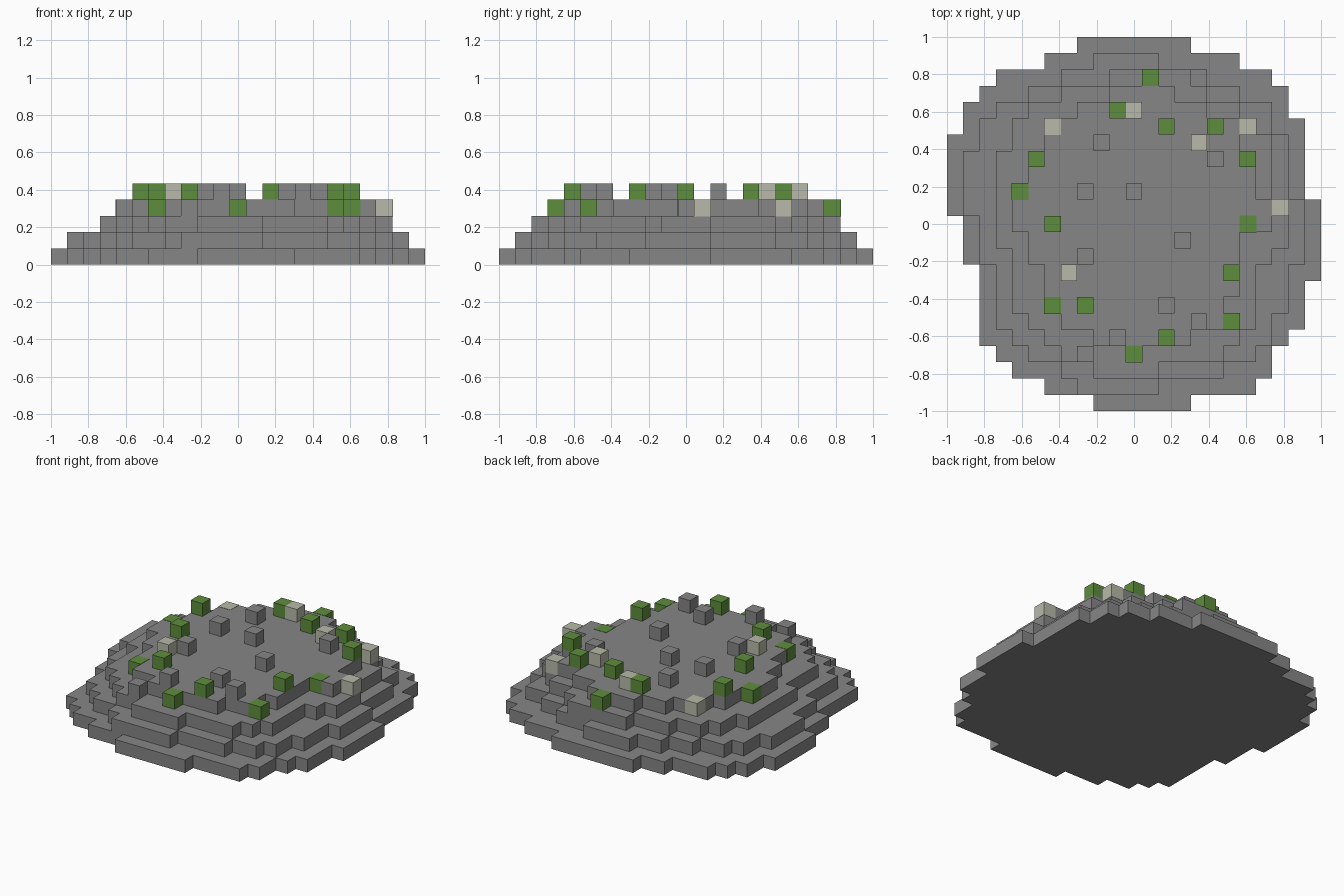
import bpy
import bmesh

# Remove the default cube only
default_cube = bpy.data.objects.get("Cube")
if default_cube:
    bpy.data.objects.remove(default_cube, do_unlink=True)

# Everything sits on a square grid of blocks
GRID = 23
BLOCK = 2 / GRID


def make_material(name, color):
    material = bpy.data.materials.new(name)
    material.use_nodes = True
    material.diffuse_color = color
    shader = material.node_tree.nodes["Principled BSDF"]
    shader.inputs["Base Color"].default_value = color
    shader.inputs["Roughness"].default_value = 1
    return material


stone = make_material("stone grey", (.24, .24, .24, 1))
moss = make_material("moss green", (.11, .27, .045, 1))
pale = make_material("pale stone", (.48, .49, .40, 1))


def grid_to_xy(column, row):
    """Columns count from the right side, rows count from the back."""
    return column * BLOCK - 1, 1 - row * BLOCK


def add_object(name, bm, material):
    bmesh.ops.recalc_face_normals(bm, faces=bm.faces[:])
    mesh = bpy.data.meshes.new(name)
    bm.to_mesh(mesh)
    bm.free()
    mesh.materials.append(material)
    obj = bpy.data.objects.new(name, mesh)
    bpy.context.collection.objects.link(obj)
    return obj


def make_terrace(name, level, first_row, steps):
    """Extrude a stepped outline; each step is (start, end, row count)."""
    right_side, left_side = [], []
    row = first_row
    for start, end, count in steps:
        for edge_row in (row, row + count):
            left_side.append((start, edge_row))
            right_side.append((end, edge_row))
        row += count

    # Walk down one side and back up the other, skipping repeated corners
    outline = []
    for corner in right_side + left_side[::-1]:
        if not outline or outline[-1] != corner:
            outline.append(corner)

    bm = bmesh.new()
    corners = [bm.verts.new((*grid_to_xy(*corner), level * BLOCK))
               for corner in outline]
    base = bm.faces.new(corners)
    result = bmesh.ops.extrude_face_region(bm, geom=[base], use_keep_orig=True)
    raised = [item for item in result["geom"]
              if isinstance(item, bmesh.types.BMVert)]
    bmesh.ops.translate(bm, verts=raised, vec=(0, 0, BLOCK))
    return add_object(name, bm, stone)


def make_blocks(name, level, cells, material, margin=0):
    """Place single blocks; a margin lets set-in blocks show on the surface."""
    bm = bmesh.new()
    for column, row in cells:
        x, y = grid_to_xy(column + .5, row + .5)
        cube = bmesh.ops.create_cube(bm, size=BLOCK + margin)
        bmesh.ops.translate(bm, verts=cube["verts"],
                            vec=(x, y, (level + .5) * BLOCK))
    return add_object(name, bm, material)


# Four stacked stone terraces, widest at the bottom
make_terrace("bottom_terrace", 0, 0, [
    (8, 15, 1), (6, 18, 1), (3, 20, 1), (2, 21, 1), (1, 21, 1), (1, 22, 1),
    (0, 22, 4), (0, 23, 1), (1, 23, 3), (2, 23, 1), (2, 22, 3), (2, 21, 1),
    (3, 20, 1), (4, 20, 1), (6, 19, 1), (9, 15, 1)])

make_terrace("lower_terrace", 1, 1, [
    (9, 13, 1), (7, 16, 1), (5, 18, 1), (3, 20, 1), (2, 20, 1), (2, 21, 1),
    (1, 21, 3), (1, 22, 1), (2, 22, 3), (3, 21, 3), (3, 20, 1), (4, 20, 1),
    (5, 19, 1), (7, 17, 1), (8, 13, 1)])

make_terrace("middle_terrace", 2, 2, [
    (10, 15, 1), (7, 16, 1), (5, 18, 1), (4, 19, 1), (4, 20, 1), (3, 20, 3),
    (3, 21, 3), (4, 20, 1), (4, 19, 3), (5, 19, 1), (6, 18, 1), (7, 17, 1),
    (9, 13, 1)])

make_terrace("top_terrace", 3, 3, [
    (10, 14, 1), (8, 16, 1), (6, 18, 1), (6, 18, 1), (5, 19, 2), (4, 19, 1),
    (4, 20, 2), (5, 18, 2), (6, 18, 2), (6, 17, 1), (7, 17, 1), (9, 15, 1)])

# Blocks set into the edge of the top terrace
INSET = .004
make_blocks("inset_moss_blocks", 3, [
    (12, 2), (4, 9), (18, 11), (6, 16), (17, 17), (11, 19)], moss, INSET)
make_blocks("inset_pale_blocks", 3, [
    (6, 5), (18, 5), (20, 10)], pale, INSET)
make_blocks("ledge_stone_block", 3, [(8, 19)], stone)

# Loose blocks standing on the top terrace
make_blocks("loose_moss_blocks", 4, [
    (10, 4), (13, 5), (16, 5), (5, 7), (18, 7), (6, 11), (17, 14), (8, 16),
    (13, 18)], moss)
make_blocks("loose_pale_blocks", 4, [(11, 4), (15, 6), (7, 14)], pale)
make_blocks("loose_stone_blocks", 4, [
    (9, 6), (16, 7), (8, 9), (11, 9), (14, 12), (8, 13), (13, 16), (15, 17),
    (10, 18)], stone)
